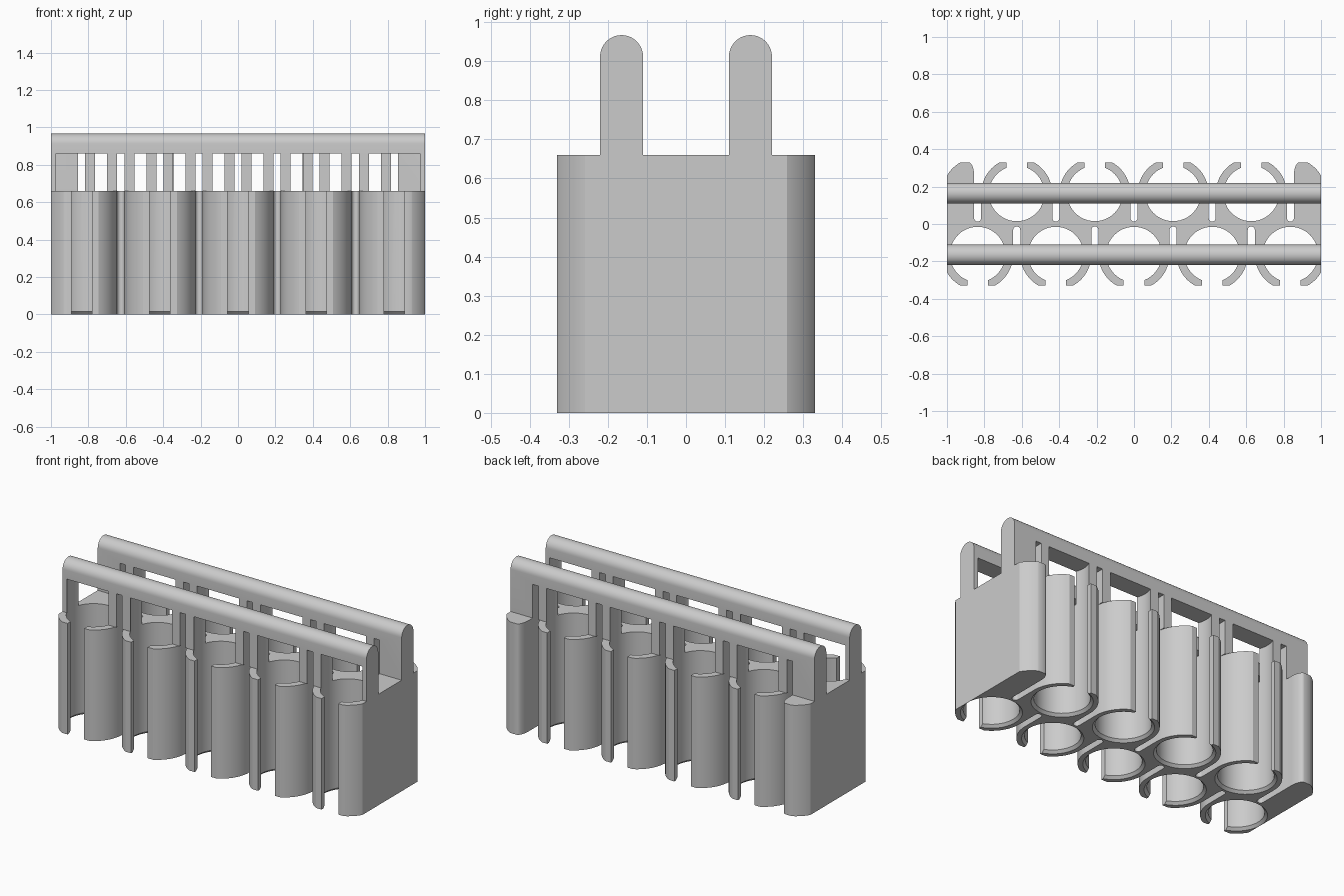
import bpy, bmesh
from math import sin, cos, pi, acos, asin

cube = bpy.data.objects.get("Cube")
if cube:
    bpy.data.objects.remove(cube, do_unlink=True)

PITCH, CY = 0.418, 0.163          # cell spacing, row offset from the middle
R_IN, R_OUT = 0.148, 0.19         # cell bore and cell wall radius
DEPTH, BODY_H, RAIL_TOP, WINDOW_TOP = 0.33, 0.66, 0.967, 0.86
SLOT = PITCH / 2 - R_OUT          # half width of the slots
GAP = 0.055                       # half width of the cell mouths
FRONT = [(i - 2) * PITCH for i in range(5)]
BACK = [(i - 1.5) * PITCH for i in range(4)]

grey = bpy.data.materials.new("plain grey")
grey.use_nodes = True
grey.diffuse_color = (0.6, 0.6, 0.6, 1)
grey.node_tree.nodes["Principled BSDF"].inputs["Base Color"].default_value = (0.6, 0.6, 0.6, 1)


def arc(cx, cy, rx, ry, a0, a1, n=14):
    steps = [a0 + (a1 - a0) * i / n for i in range(n + 1)]
    return [(cx + rx * cos(a), cy + ry * sin(a)) for a in steps]


def make(name, bm):
    bmesh.ops.recalc_face_normals(bm, faces=bm.faces)
    mesh = bpy.data.meshes.new(name)
    bm.to_mesh(mesh)
    bm.free()
    mesh.materials.append(grey)
    obj = bpy.data.objects.new(name, mesh)
    bpy.context.collection.objects.link(obj)
    return obj


def prism(bm, points, offset):
    """Extrude a closed outline of 3D points."""
    face = bm.faces.new([bm.verts.new(p) for p in points])
    new = bmesh.ops.extrude_face_region(bm, geom=[face])["geom"]
    bmesh.ops.translate(bm, vec=offset, verts=[v for v in new if isinstance(v, bmesh.types.BMVert)])


def box(bm, x0, x1, y0, y1, z0, z1):
    prism(bm, [(x0, y0, z0), (x1, y0, z0), (x1, y1, z0), (x0, y1, z0)], (0, 0, z1 - z0))


def cut(obj, cutter):
    mod = obj.modifiers.new("cut", "BOOLEAN")
    mod.operation, mod.solver, mod.object = "DIFFERENCE", "EXACT", cutter
    bpy.context.view_layer.objects.active = obj
    bpy.ops.object.modifier_apply(modifier=mod.name)


# Footprint, counterclockwise: front cells, right end, back cells, left end
top = asin((DEPTH - CY) / R_OUT)            # where the walls are cut flat
end = acos((1 - FRONT[-1]) / R_OUT)         # where the end walls are cut flat
outline = []
for i, x in enumerate(FRONT):
    a0 = pi + (end if i == 0 else 0)
    a1 = 2 * pi - (end if i == 4 else 0)
    outline += arc(x, -CY, R_OUT, R_OUT, a0, pi + top)
    outline += arc(x, -CY, R_OUT, R_OUT, 2 * pi - top, a1)
    if i < 4:
        outline += arc(x + PITCH / 2, -0.013 - SLOT, SLOT, SLOT, pi, 0, 8)


def end_block(side):
    x = FRONT[-1]
    pts = arc(x, CY, R_OUT, R_OUT, end, top)
    pts += arc(x + SLOT + 0.03, DEPTH - 0.07, 0.03, 0.07, pi / 2, pi, 8)
    return pts if side > 0 else [(-px, py) for px, py in reversed(pts)]


def back_slot(x):
    return arc(x, 0.013 + SLOT, SLOT, SLOT, 0, -pi, 8)


outline += end_block(1)
for x in reversed(BACK):
    outline += back_slot(x + PITCH / 2)
    outline += arc(x, CY, R_OUT, R_OUT, 0, top)
    outline += arc(x, CY, R_OUT, R_OUT, pi - top, pi)
outline += back_slot(FRONT[0]) + end_block(-1)

bm = bmesh.new()
prism(bm, [(x, y, 0) for x, y in outline], (0, 0, BODY_H))
body = make("holder_body", bm)

# Rounded rails on top of the body
rails = []
for name, s in (("front_rail", -1), ("back_rail", 1)):
    half = 0.055
    profile = [(-half, BODY_H), (half, BODY_H)] + arc(0, RAIL_TOP - half, half, half, 0, pi, 20)
    bm = bmesh.new()
    prism(bm, [(-1, s * 0.165 + y, z) for y, z in profile], (2, 0, 0))
    rails.append(make(name, bm))

# Bores with a flared bottom edge
cells = [(x, -1) for x in FRONT] + [(x, 1) for x in BACK]
bm = bmesh.new()
for x, s in cells:
    rings = []
    for r, z in ((R_IN + 0.025, -0.01), (R_IN, 0.015), (R_IN, WINDOW_TOP)):
        rings.append([bm.verts.new((px, py, z)) for px, py in arc(x, s * CY, r, r, 0, 2 * pi, 48)[:-1]])
    for lo, hi in zip(rings, rings[1:]):
        for i in range(48):
            j = (i + 1) % 48
            bm.faces.new((lo[i], lo[j], hi[j], hi[i]))
    bm.faces.new(rings[0])
    bm.faces.new(rings[-1])
bores = make("bore_cutter", bm)

# Open mouths of the cells
bm = bmesh.new()
for x, s in cells:
    y0, y1 = sorted((s * CY, s * (DEPTH + 0.1)))
    box(bm, x - GAP, x + GAP, y0, y1, -0.1, BODY_H + 0.05)
mouths = make("mouth_cutter", bm)

# Narrow windows that carry the slots up through the rails
bm = bmesh.new()
for xs, s in ((BACK, -1), (FRONT, 1)):
    y0, y1 = sorted((s * 0.05, s * 0.3))
    for x in xs:
        box(bm, x - SLOT, x + SLOT, y0, y1, BODY_H - 0.1, WINDOW_TOP)
slots = make("slot_cutter", bm)

cut(body, bores)
cut(body, mouths)
for rail in rails:
    cut(rail, bores)
    cut(rail, slots)
for cutter in (bores, mouths, slots):
    bpy.data.objects.remove(cutter, do_unlink=True)

# Smooth curves with sharp corners
for obj in [body] + rails:
    bpy.ops.object.select_all(action="DESELECT")
    obj.select_set(True)
    bpy.context.view_layer.objects.active = obj
    bpy.ops.object.shade_smooth_by_angle(angle=0.52)
